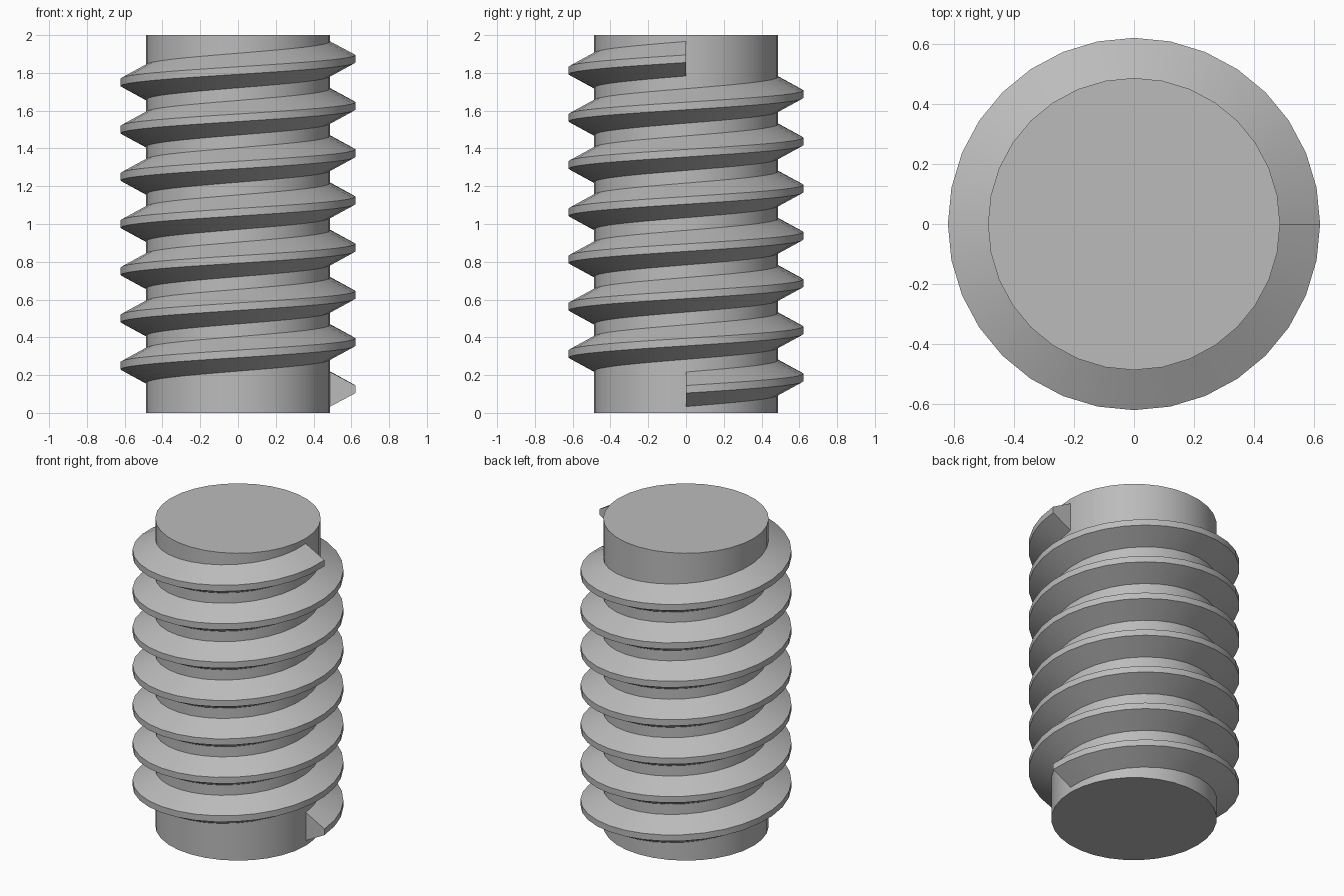
import bpy
import bmesh
from math import pi, radians
from mathutils import Vector

if "Cube" in bpy.data.objects:
    bpy.data.objects.remove(bpy.data.objects["Cube"], do_unlink=True)

SIDES = 32
TURNS = 7
PITCH = 0.25
CORE_RADIUS = 0.488
CREST_RADIUS = 0.622
START_Z = 0.125

grey = bpy.data.materials.new("plain grey")
grey.use_nodes = True
colour = (0.5, 0.5, 0.5, 1)
grey.diffuse_color = colour
grey.node_tree.nodes["Principled BSDF"].inputs["Base Color"].default_value = colour


def finish(bm, name):
    """Turn a bmesh into a smooth object with sharp creases."""
    bmesh.ops.recalc_face_normals(bm, faces=bm.faces)
    mesh = bpy.data.meshes.new(name)
    bm.to_mesh(mesh)
    bm.free()
    mesh.materials.append(grey)
    obj = bpy.data.objects.new(name, mesh)
    bpy.context.collection.objects.link(obj)
    bpy.ops.object.select_all(action='DESELECT')
    obj.select_set(True)
    bpy.context.view_layer.objects.active = obj
    bpy.ops.object.shade_smooth_by_angle(angle=radians(25))
    return obj


# Solid cylindrical core: a radius line spun once, then raised
bm = bmesh.new()
rim = bmesh.ops.create_circle(bm, cap_ends=True, segments=SIDES, radius=CORE_RADIUS)
base = bm.faces[:]
top = bmesh.ops.extrude_face_region(bm, geom=base, use_keep_orig=True)
raised = [v for v in top["geom"] if isinstance(v, bmesh.types.BMVert)]
bmesh.ops.translate(bm, verts=raised, vec=(0, 0, 2))
finish(bm, "screw_core")

# Helical thread: a trapezoid section swept upward, its root sunk in the core
bm = bmesh.new()
root = CORE_RADIUS - 0.01
section = [(root, -0.097), (CREST_RADIUS, -0.02), (CREST_RADIUS, 0.02), (root, 0.097)]
ring = [bm.verts.new((r, 0, START_Z + z)) for r, z in section]
start_cap = bm.faces.new(ring)
steps = SIDES * TURNS
sweep = bmesh.ops.spin(
    bm, geom=start_cap.edges[:], cent=(0, 0, 0), axis=(0, 0, 1),
    angle=2 * pi * TURNS, steps=steps, dvec=Vector((0, 0, PITCH / SIDES)),
    use_merge=False, use_duplicate=False)
end_edges = [e for e in sweep["geom_last"] if isinstance(e, bmesh.types.BMEdge)]
bmesh.ops.contextual_create(bm, geom=end_edges)
finish(bm, "helical_thread")
